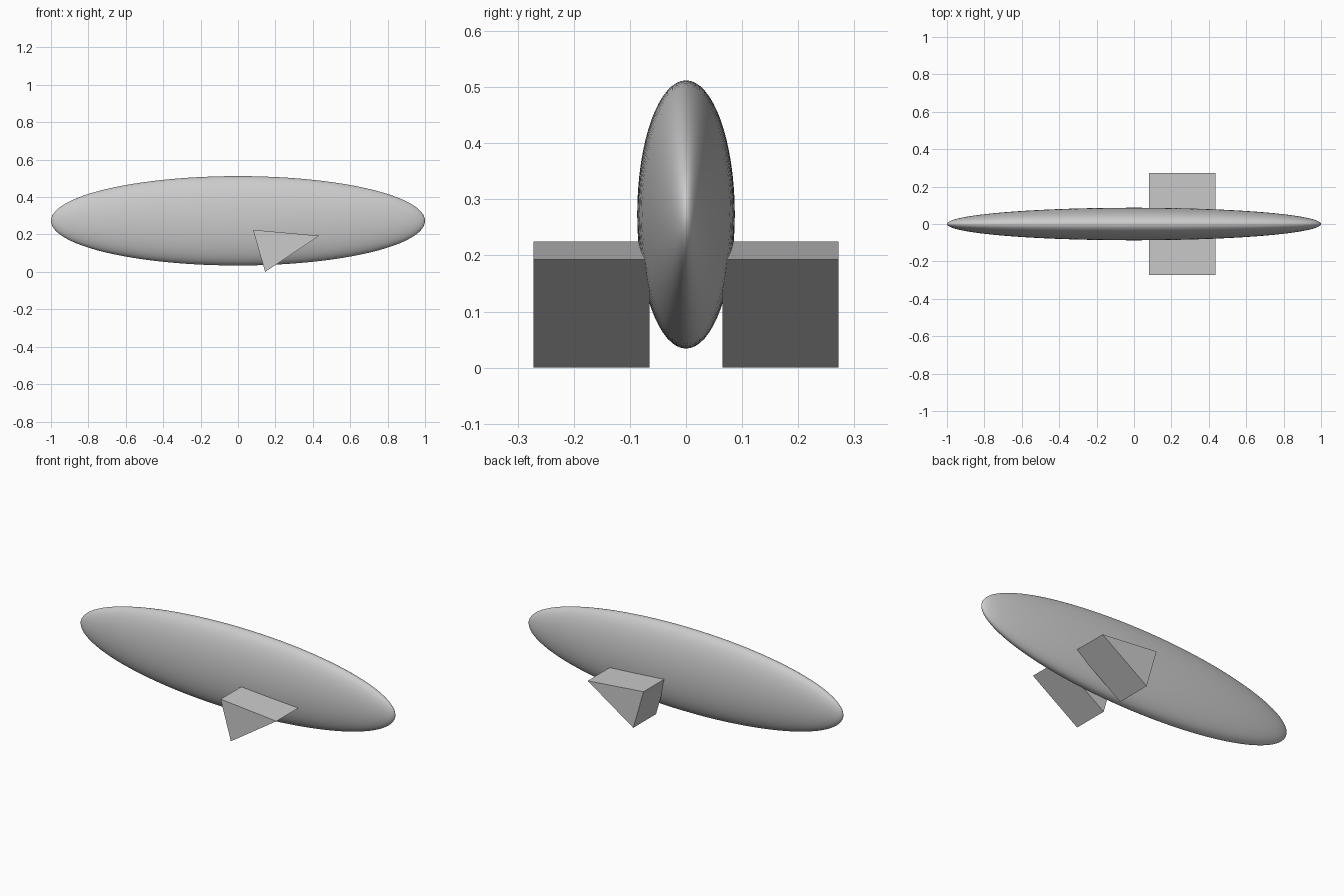
import bpy

# Remove the default cube
cube = bpy.data.objects.get("Cube")
if cube:
    bpy.data.objects.remove(cube, do_unlink=True)

# Single grey finish
grey = bpy.data.materials.new("light_grey")
grey.use_nodes = True
grey.diffuse_color = (0.6, 0.6, 0.6, 1)
grey.node_tree.nodes["Principled BSDF"].inputs["Base Color"].default_value = grey.diffuse_color

# Body: slender flattened ellipsoid with its poles at the two tips
bpy.ops.mesh.primitive_uv_sphere_add(segments=64, ring_count=48, radius=1,
                                     location=(0, 0, 0.273), rotation=(0, 1.570796, 0))
body = bpy.context.object
body.name = "body"
bpy.ops.object.transform_apply(location=False, rotation=True, scale=False)
body.scale = (1, 0.087, 0.239)
bpy.ops.object.transform_apply(location=False, rotation=False, scale=True)
bpy.ops.object.shade_smooth()
body.data.materials.append(grey)

# Fins: triangular prisms, one on each side
PROFILE = [(0.08, 0.225), (0.145, 0), (0.435, 0.193)]
INNER, OUTER = 0.065, 0.272


def add_fin(name, side):
    verts = [(x, side * y, z) for y in (INNER, OUTER) for x, z in PROFILE]
    sides = [(i, (i + 1) % 3, (i + 1) % 3 + 3, i + 3) for i in range(3)]
    faces = [(2, 1, 0), (3, 4, 5)] + sides
    if side < 0:
        sides_out = faces
    else:
        sides_out = [f[::-1] for f in faces]
    mesh = bpy.data.meshes.new(name)
    mesh.from_pydata(verts, [], sides_out)
    mesh.materials.append(grey)
    fin = bpy.data.objects.new(name, mesh)
    bpy.context.collection.objects.link(fin)


add_fin("front_fin", -1)
add_fin("back_fin", 1)
